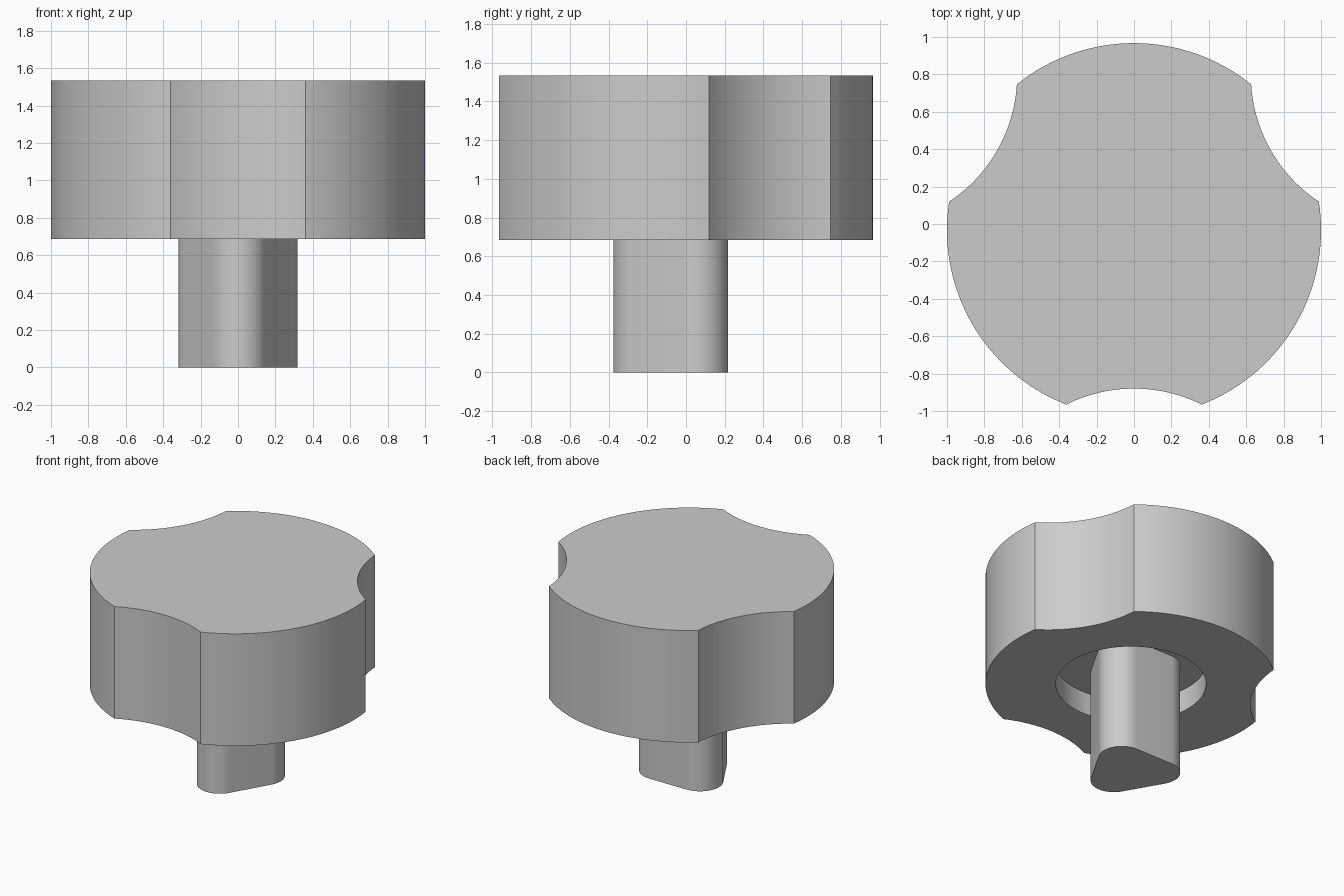
import bpy
import bmesh
from math import radians, degrees, asin, cos, sin
from mathutils import Vector

cube = bpy.data.objects.get("Cube")
if cube:
    bpy.data.objects.remove(cube, do_unlink=True)

AXIS = Vector((0, -0.033))          # shared axis of head and stem
BOTTOM, CEILING, TOP = 0.685, 0.855, 1.535

grey = bpy.data.materials.new("light_grey")
grey.use_nodes = True
grey.diffuse_color = (0.6, 0.6, 0.6, 1)
grey.node_tree.nodes["Principled BSDF"].inputs["Base Color"].default_value = (0.6, 0.6, 0.6, 1)


def polar(radius, angle):
    return Vector((cos(radians(angle)), sin(radians(angle)))) * radius


def arc(centre, radius, start, end, steps):
    return [centre + polar(radius, start + (end - start) * i / steps)
            for i in range(steps + 1)]


def ring(bm, points, z):
    """Closed loop of vertices and edges at one height."""
    verts = [bm.verts.new((p.x, p.y, z)) for p in points]
    edges = [bm.edges.new((v, verts[(i + 1) % len(verts)])) for i, v in enumerate(verts)]
    return verts, edges


def wall(bm, low, high):
    for i in range(len(low)):
        j = (i + 1) % len(low)
        bm.faces.new((low[i], low[j], high[j], high[i]))


def finish(bm, name):
    bmesh.ops.recalc_face_normals(bm, faces=bm.faces[:])
    mesh = bpy.data.meshes.new(name)
    bm.to_mesh(mesh)
    bm.free()
    mesh.materials.append(grey)
    obj = bpy.data.objects.new(name, mesh)
    bpy.context.collection.objects.link(obj)
    bpy.ops.object.select_all(action='DESELECT')
    obj.select_set(True)
    bpy.context.view_layer.objects.active = obj
    bpy.ops.object.shade_smooth_by_angle(angle=radians(25))


# Head outline: three round lobes separated by three concave grips
GRIP_RADIUS, GRIP_DISTANCE, HALF_CHORD = 0.813, 1.66, 0.362
corner = degrees(asin(HALF_CHORD))
sweep = degrees(asin(HALF_CHORD / GRIP_RADIUS))
outline = []
for a in (-90, 30, 150):
    grip_centre = AXIS + polar(GRIP_DISTANCE, a)
    outline += arc(grip_centre, GRIP_RADIUS, a + 180 + sweep, a + 180 - sweep, 20)[:-1]
    outline += arc(AXIS, 1.0, a + corner, a + 120 - corner, 32)[:-1]

# Head with a round recess in its underside
bm = bmesh.new()
outer_low, outer_edges = ring(bm, outline, BOTTOM)
outer_high, _ = ring(bm, outline, TOP)
circle = arc(AXIS, 0.517, 0, 360, 72)[:-1]
hole_low, hole_edges = ring(bm, circle, BOTTOM)
hole_high, _ = ring(bm, circle, CEILING)
wall(bm, outer_low, outer_high)
wall(bm, hole_low, hole_high)
bm.faces.new(outer_high)
bm.faces.new(hole_high)
bmesh.ops.triangle_fill(bm, use_beauty=True, edges=outer_edges + hole_edges)
finish(bm, "knob_head")

# Stem: rounded triangular bar pointing to the front
section = []
for a in (-90, 30, 150):
    section += arc(AXIS + polar(0.182, a), 0.16, a - 60, a + 60, 20)
bm = bmesh.new()
low, _ = ring(bm, section, 0)
high, _ = ring(bm, section, CEILING + 0.02)
wall(bm, low, high)
bm.faces.new(low)
bm.faces.new(high)
finish(bm, "stem")
